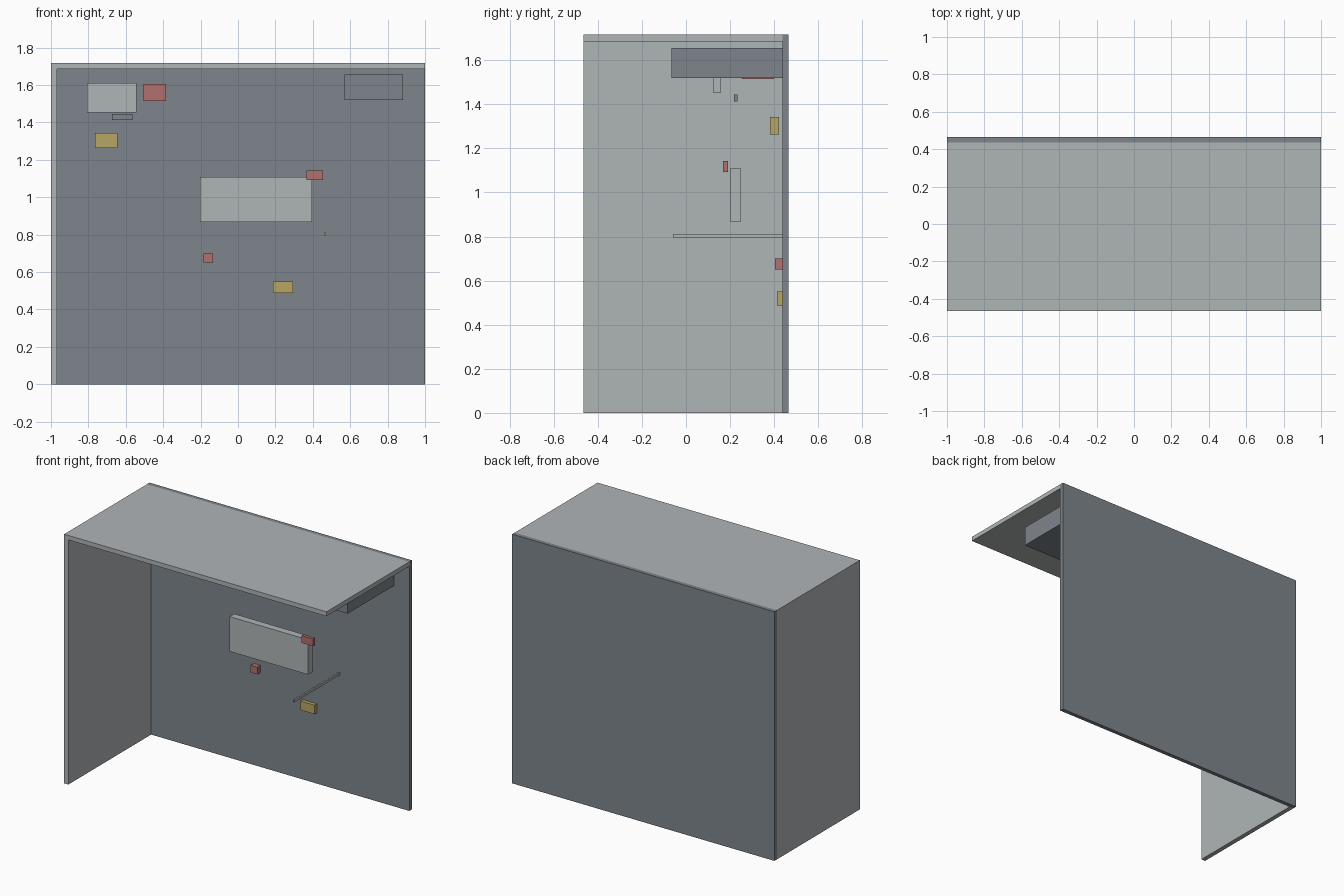
import bpy

if "Cube" in bpy.data.objects:
    bpy.data.objects.remove(bpy.data.objects["Cube"])


def material(name, rgb):
    m = bpy.data.materials.new(name)
    m.diffuse_color = (*rgb, 1.0)
    m.use_nodes = True
    m.node_tree.nodes["Principled BSDF"].inputs["Base Color"].default_value = m.diffuse_color
    return m


LIGHT = material("light grey", (0.43, 0.46, 0.47))
DARK = material("slate grey", (0.205, 0.235, 0.262))
RED = material("muted red", (0.445, 0.156, 0.162))
YELLOW = material("ochre yellow", (0.468, 0.381, 0.127))


def box(name, mat, x, y, z):
    """Box spanning the given (min, max) ranges."""
    bpy.ops.mesh.primitive_cube_add(size=1)
    ob = bpy.context.object
    ob.name = name
    spans = (x, y, z)
    ob.location = [(a + b) / 2 for a, b in spans]
    ob.scale = [b - a for a, b in spans]
    bpy.ops.object.transform_apply(location=True, rotation=False, scale=True)
    ob.data.materials.append(mat)
    return ob


H, FRONT, WALL, BACK = 1.717, -0.465, 0.437, 0.465

# Room shell: back wall, left wall and roof
box("back_wall", DARK, (-1, 1), (WALL, BACK), (0, H))
box("left_wall", LIGHT, (-1, -0.968), (FRONT, WALL), (0, 1.686))
box("roof", LIGHT, (-1, 1), (FRONT, WALL), (1.686, H))

# Overhead duct and thin arm fixed to the back wall
box("overhead_duct", DARK, (0.57, 0.882), (-0.065, WALL), (1.52, 1.655))
box("wall_arm", LIGHT, (0.46, 0.47), (-0.06, WALL), (0.795, 0.812))

# Light hanging panels
box("main_panel", LIGHT, (-0.203, 0.395), (0.2, 0.25), (0.868, 1.108))
box("upper_panel", LIGHT, (-0.808, -0.543), (0.122, 0.158), (1.453, 1.61))

# Small dark bar under the upper panel
box("small_bar", DARK, (-0.675, -0.563), (0.218, 0.234), (1.412, 1.445))

# Red blocks
box("red_block_upper", RED, (-0.505, -0.385), (0.255, 0.4), (1.515, 1.606))
box("red_block_panel", RED, (0.367, 0.455), (0.168, 0.19), (1.092, 1.142))
box("red_block_wall", RED, (-0.185, -0.135), (0.403, WALL), (0.65, 0.7))

# Yellow blocks
box("yellow_block_upper", YELLOW, (-0.765, -0.643), (0.38, 0.423), (1.263, 1.343))
box("yellow_block_wall", YELLOW, (0.188, 0.295), (0.412, WALL), (0.488, 0.55))
